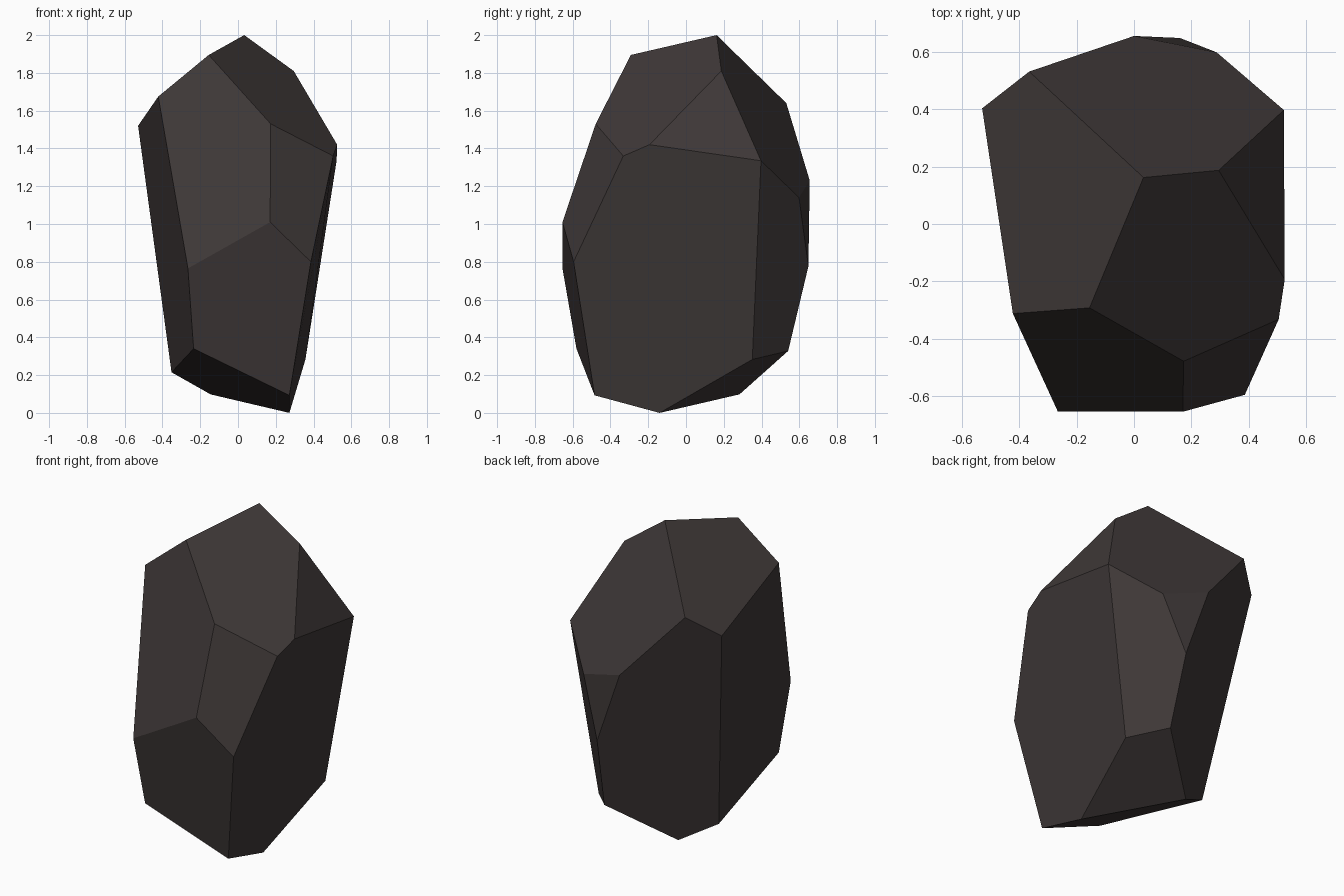
import bpy, bmesh, math

# Faceted boulder: corner rings listed from the bottom up
corners = [
    # underside
    (0.272, -0.14, 0.0), (0.272, -0.484, 0.093), (-0.145, 0.283, 0.098),
    (-0.352, 0.18, 0.215), (-0.235, -0.58, 0.34), (0.357, 0.351, 0.283),
    (0.185, 0.541, 0.328),
    # waist
    (-0.265, -0.654, 0.765), (0.386, -0.595, 0.80), (0.17, -0.654, 1.01),
    (0.16, 0.648, 0.776), (0.288, 0.598, 1.14), (0.0, 0.655, 1.23),
    # shoulder
    (0.522, 0.397, 1.335), (0.504, -0.332, 1.36), (0.525, -0.193, 1.42),
    (-0.529, 0.403, 1.52), (0.173, -0.478, 1.53), (-0.365, 0.531, 1.64),
    (-0.422, -0.312, 1.675),
    # crown
    (0.295, 0.187, 1.81), (-0.155, -0.292, 1.895), (0.033, 0.162, 2.0),
]

# Wrap the corners in a hull and merge coplanar triangles into flat facets
bm = bmesh.new()
for c in corners:
    bm.verts.new(c)
bmesh.ops.convex_hull(bm, input=bm.verts[:])
bmesh.ops.dissolve_limit(bm, angle_limit=math.radians(4),
                         verts=bm.verts[:], edges=bm.edges[:])
bmesh.ops.recalc_face_normals(bm, faces=bm.faces[:])
mesh = bpy.data.meshes.new("boulder")
bm.to_mesh(mesh)
bm.free()

# Dark stone colour
stone = bpy.data.materials.new("dark stone")
stone.diffuse_color = (0.048, 0.039, 0.038, 1)
mesh.materials.append(stone)
mesh.shade_flat()
boulder = bpy.data.objects.new("boulder", mesh)
bpy.context.collection.objects.link(boulder)
